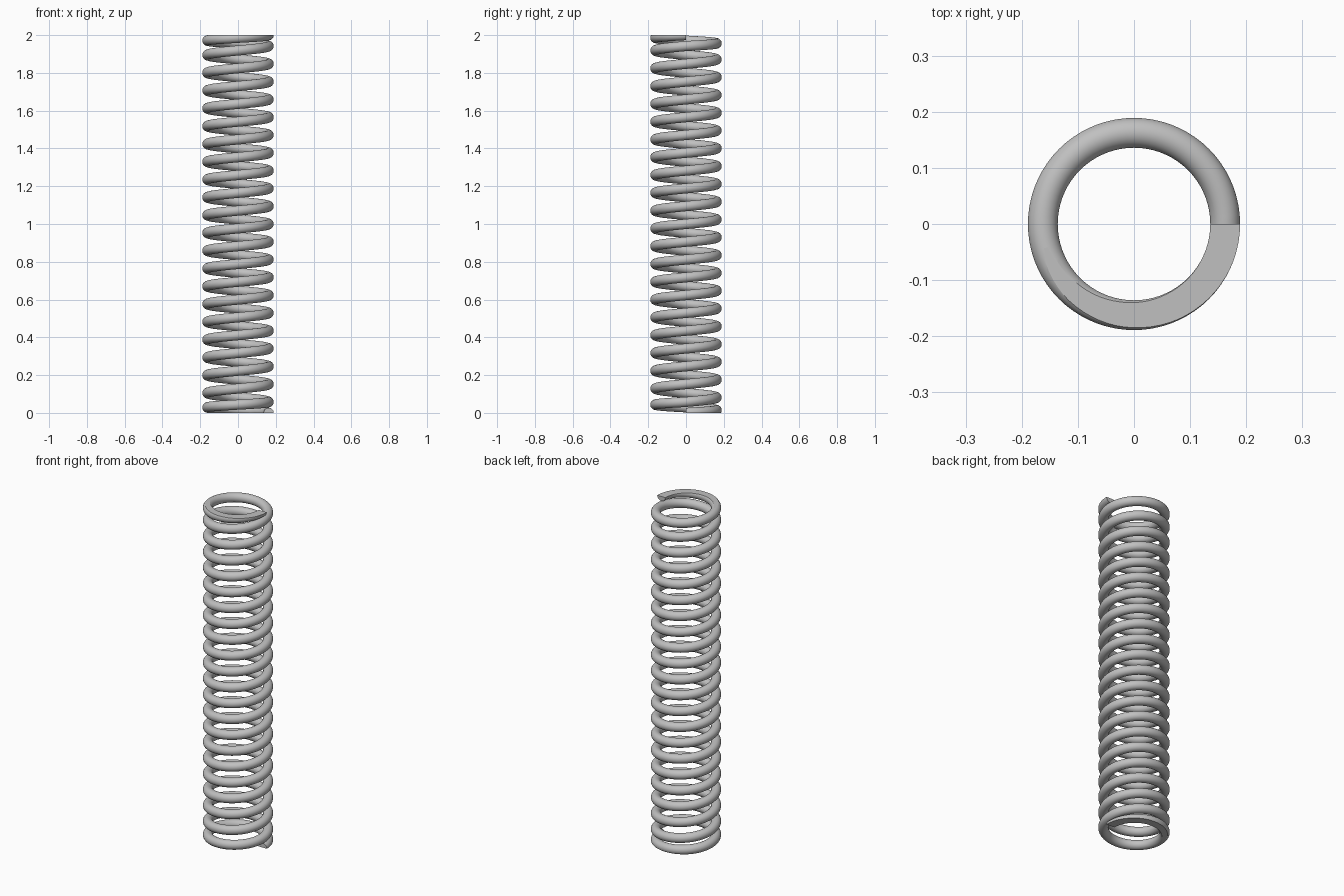
import bpy, bmesh, math
from mathutils import Vector

if "Cube" in bpy.data.objects:
    bpy.data.objects.remove(bpy.data.objects["Cube"], do_unlink=True)

HEIGHT = 2.0
COIL_RADIUS = 0.1625
WIRE_RADIUS = 0.0268
END_PITCH = 0.058       # one tight turn at each end
OPEN_TURNS = 20
OPEN_PITCH = (HEIGHT - 2 * END_PITCH) / OPEN_TURNS
TURNS = OPEN_TURNS + 2
STEPS = 72              # rings per turn
SIDES = 24              # sides of the wire

# Steel material
steel = bpy.data.materials.new("steel grey")
steel.use_nodes = True
colour = (0.53, 0.53, 0.53, 1.0)
steel.diffuse_color = colour
steel.node_tree.nodes["Principled BSDF"].inputs["Base Color"].default_value = colour


def wire_height(turn):
    """Height of the wire centre after a number of turns."""
    if turn < 1:
        return turn * END_PITCH
    if turn > TURNS - 1:
        return HEIGHT - (TURNS - turn) * END_PITCH
    return END_PITCH + (turn - 1) * OPEN_PITCH


# Round wire swept along the helix
bm = bmesh.new()
rings = []
for i in range(TURNS * STEPS + 1):
    turn = i / STEPS
    angle = math.tau * turn
    outward = Vector((math.cos(angle), math.sin(angle), 0))
    centre = outward * COIL_RADIUS + Vector((0, 0, wire_height(turn)))
    ring = []
    for k in range(SIDES):
        a = math.tau * (k + 0.5) / SIDES
        offset = outward * math.cos(a) + Vector((0, 0, math.sin(a)))
        ring.append(bm.verts.new(centre + offset * WIRE_RADIUS))
    rings.append(ring)
for lower, upper in zip(rings, rings[1:]):
    for k in range(SIDES):
        n = (k + 1) % SIDES
        bm.faces.new((lower[k], lower[n], upper[n], upper[k])).smooth = True

# Flat wire ends
bm.faces.new(rings[0])
bm.faces.new(rings[-1])

# Ground flat seats at bottom and top
for z, direction in ((0, -1), (HEIGHT, 1)):
    cut = bmesh.ops.bisect_plane(
        bm, geom=bm.verts[:] + bm.edges[:] + bm.faces[:], dist=1e-6,
        plane_co=(0, 0, z), plane_no=(0, 0, direction), clear_outer=True)
    rim = [e for e in cut["geom_cut"]
           if isinstance(e, bmesh.types.BMEdge) and e.is_boundary]
    seat = bmesh.ops.triangle_fill(bm, edges=rim, use_beauty=True,
                                   normal=(0, 0, direction))
    for f in seat["geom"]:
        if isinstance(f, bmesh.types.BMFace):
            f.smooth = False
bmesh.ops.recalc_face_normals(bm, faces=bm.faces[:])

mesh = bpy.data.meshes.new("coil_spring")
bm.to_mesh(mesh)
bm.free()
mesh.materials.append(steel)
spring = bpy.data.objects.new("coil_spring", mesh)
bpy.context.collection.objects.link(spring)
